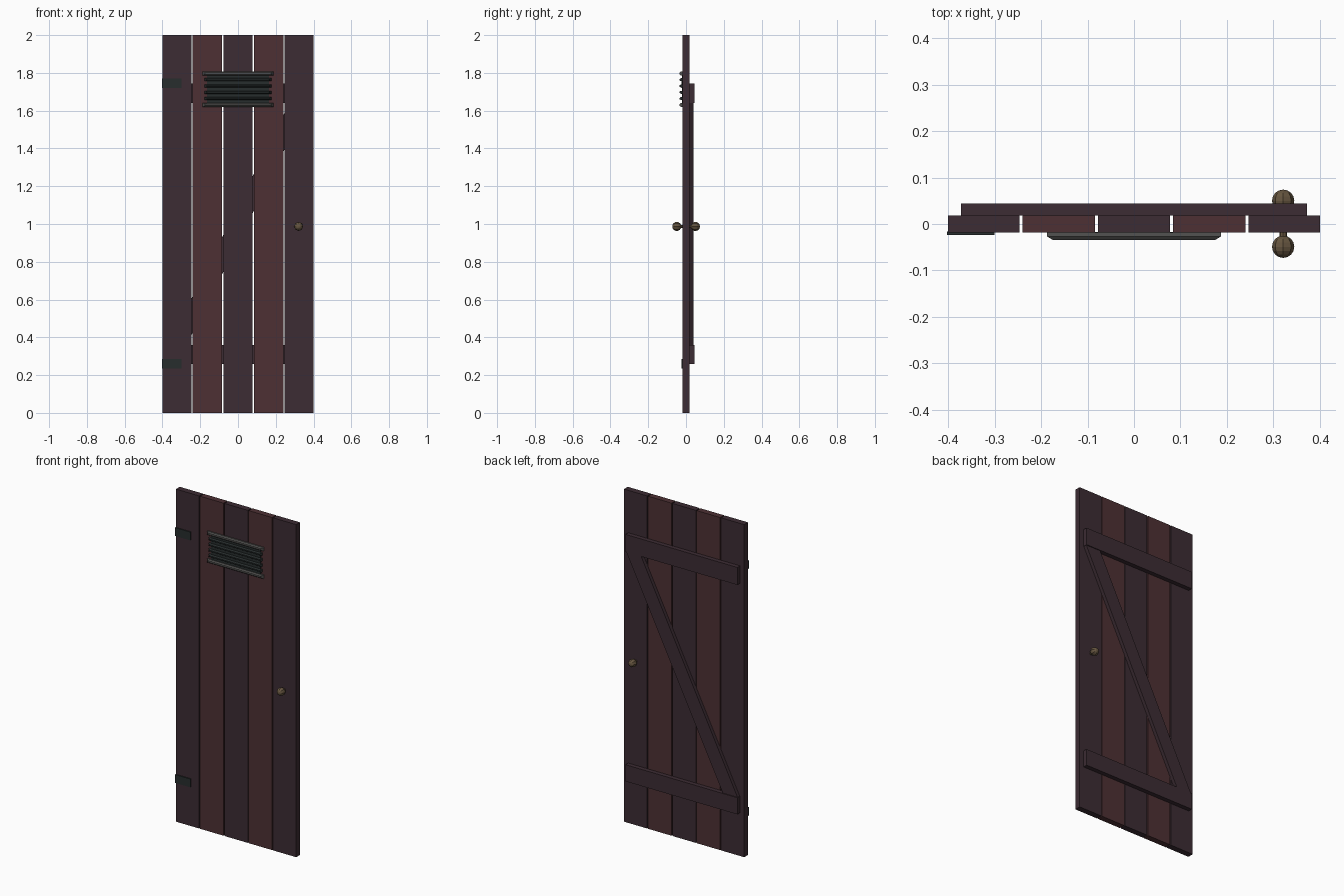
import bpy, bmesh, math
from mathutils import Matrix, Vector

if "Cube" in bpy.data.objects:
    bpy.data.objects.remove(bpy.data.objects["Cube"])


def material(name, rgb):
    m = bpy.data.materials.new(name)
    m.diffuse_color = (*rgb, 1)
    m.use_nodes = True
    m.node_tree.nodes["Principled BSDF"].inputs["Base Color"].default_value = m.diffuse_color
    return m


DARK = material("dark_wood", (0.045, 0.025, 0.033))
RED = material("red_wood", (0.075, 0.030, 0.034))
IRON = material("black_iron", (0.020, 0.026, 0.026))
STEEL = material("grey_steel", (0.085, 0.085, 0.082))
BRASS = material("old_brass", (0.13, 0.09, 0.05))


def finish(name, bm, mat):
    bmesh.ops.recalc_face_normals(bm, faces=bm.faces)
    mesh = bpy.data.meshes.new(name)
    bm.to_mesh(mesh)
    bm.free()
    mesh.materials.append(mat)
    ob = bpy.data.objects.new(name, mesh)
    bpy.context.collection.objects.link(ob)
    return ob


def loft(name, a, b, mat):
    """Closed solid between two matching point loops."""
    bm = bmesh.new()
    va = [bm.verts.new(p) for p in a]
    vb = [bm.verts.new(p) for p in b]
    n = len(va)
    bm.faces.new(va)
    bm.faces.new(vb)
    for i in range(n):
        j = (i + 1) % n
        bm.faces.new((va[i], va[j], vb[j], vb[i]))
    return finish(name, bm, mat)


def slab(name, outline, y0, y1, mat):
    """Extrude an x-z outline through the door thickness."""
    return loft(name, [(x, y0, z) for x, z in outline],
                [(x, y1, z) for x, z in outline], mat)


def board(name, x0, x1, y0, y1, z0, z1, mat):
    return slab(name, [(x0, z0), (x1, z0), (x1, z1), (x0, z1)], y0, y1, mat)


# Vertical planks with narrow gaps, alternating in colour
edges = [(-0.40, -0.246), (-0.240, -0.084), (-0.078, 0.078), (0.084, 0.240), (0.246, 0.40)]
for i, (x0, x1) in enumerate(edges):
    board(f"plank_{i + 1}", x0, x1, -0.018, 0.018, 0, 2, RED if i % 2 else DARK)

# Z-shaped bracing on the back
board("lower_batten", -0.372, 0.372, 0.018, 0.044, 0.26, 0.36, DARK)
board("upper_batten", -0.372, 0.372, 0.018, 0.044, 1.64, 1.745, DARK)
slab("diagonal_brace", [(-0.37, 0.36), (-0.272, 0.36), (0.37, 1.64), (0.272, 1.64)],
     0.018, 0.039, DARK)

# Hinge plates on the front
for name, z in (("lower_hinge", 0.26), ("upper_hinge", 1.745)):
    board(name, -0.402, -0.30, -0.024, -0.016, z - 0.025, z + 0.025, IRON)

# Louvred vent: backing, slanted-end rails and slats
board("vent_backing", -0.165, 0.165, -0.022, -0.017, 1.635, 1.795, IRON)


def rail(name, z, half, height, mat):
    # section in y-z with half length at each corner
    sec = [(-0.018, -1, half), (-0.027, -1, half), (-0.034, -0.45, half - 0.012),
           (-0.034, 0.45, half - 0.012), (-0.027, 1, half), (-0.018, 1, half)]
    ends = [[(s * h, y, z + k * height / 2) for y, k, h in sec] for s in (-1, 1)]
    return loft(name, ends[0], ends[1], mat)


rail("vent_bottom_rail", 1.631, 0.187, 0.021, STEEL)
rail("vent_top_rail", 1.797, 0.187, 0.021, STEEL)
for i in range(4):
    rail(f"vent_slat_{i + 1}", 1.631 + (i + 1) * 0.166 / 5, 0.177, 0.016, IRON)

# Faceted knobs on a shared spindle
ROT = Matrix.Rotation(math.pi / 2, 4, 'X')
for name, y in (("front_knob", -0.049), ("back_knob", 0.050)):
    bm = bmesh.new()
    bmesh.ops.create_uvsphere(bm, u_segments=8, v_segments=8, radius=0.024,
                              matrix=Matrix.Translation((0.321, y, 0.987)) @ ROT)
    finish(name, bm, BRASS)
bm = bmesh.new()
bmesh.ops.create_cone(bm, cap_ends=True, segments=8, radius1=0.008, radius2=0.008, depth=0.09,
                      matrix=Matrix.Translation((0.321, 0, 0.987)) @ ROT)
finish("knob_spindle", bm, BRASS)
